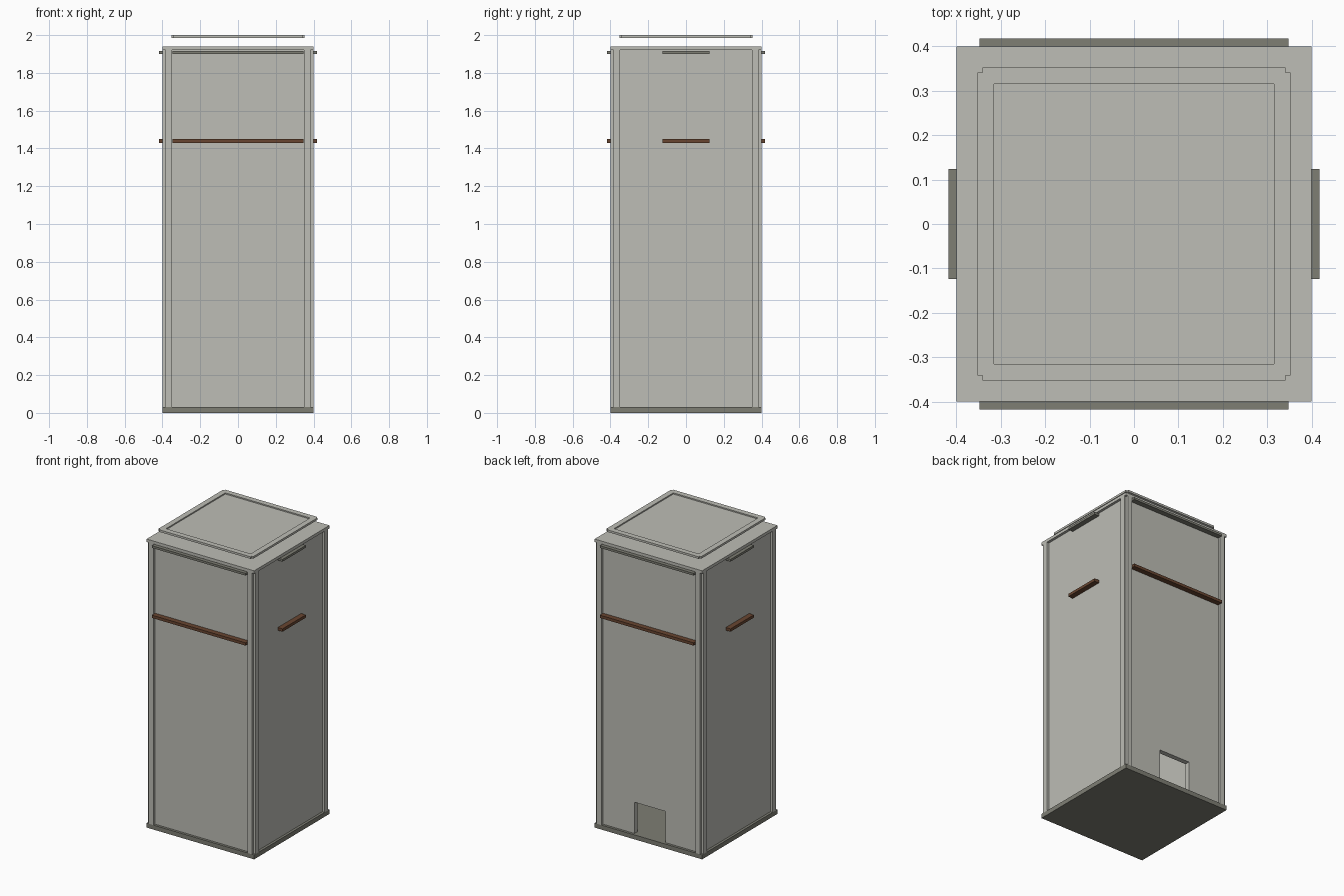
import bpy, bmesh

if "Cube" in bpy.data.objects:
    bpy.data.objects.remove(bpy.data.objects["Cube"])


def material(name, rgb):
    m = bpy.data.materials.new(name)
    m.diffuse_color = (*rgb, 1)
    m.use_nodes = True
    m.node_tree.nodes["Principled BSDF"].inputs["Base Color"].default_value = m.diffuse_color
    return m


LIGHT = material("light grey", (0.51, 0.51, 0.465))
DARK = material("dark grey", (0.21, 0.21, 0.175))
BROWN = material("brown", (0.14, 0.06, 0.03))


def prism(name, outline, z0, z1, mat):
    """Extrude a closed xy outline from z0 to z1."""
    bm = bmesh.new()
    face = bm.faces.new([bm.verts.new((x, y, z0)) for x, y in outline])
    top = bmesh.ops.extrude_face_region(bm, geom=[face])["geom"]
    verts = [v for v in top if isinstance(v, bmesh.types.BMVert)]
    bmesh.ops.translate(bm, vec=(0, 0, z1 - z0), verts=verts)
    bmesh.ops.recalc_face_normals(bm, faces=bm.faces)
    me = bpy.data.meshes.new(name)
    bm.to_mesh(me)
    bm.free()
    me.materials.append(mat)
    ob = bpy.data.objects.new(name, me)
    bpy.context.collection.objects.link(ob)
    return ob


def box(name, x, y, z, mat):
    return prism(name, [(x[0], y[0]), (x[1], y[0]), (x[1], y[1]), (x[0], y[1])],
                 z[0], z[1], mat)


def notched_square(r, n):
    """Square outline of half size r with its corners stepped in to n."""
    pts = []
    for sx, sy in ((1, 1), (-1, 1), (-1, -1), (1, -1)):
        corner = [(sx * r, sy * n), (sx * n, sy * n), (sx * n, sy * r)]
        pts += corner if sx * sy > 0 else corner[::-1]
    return pts


BASE, TOP = 0.03, 1.92
P = 0.383          # outer face of the wall panels
IN = 0.35          # inner face of the walls
HOLE, HOLE_TOP = 0.115, 0.24

# base and roof slabs
box("base", (-0.4, 0.4), (-0.4, 0.4), (0, BASE), DARK)
box("roof", (-0.4, 0.4), (-0.4, 0.4), (TOP, 1.94), LIGHT)

# corner posts with a groove down the outer corner
for sx, a in ((-1, "left"), (1, "right")):
    for sy, b in ((-1, "front"), (1, "back")):
        prof = [(0.35, 0.35), (0.4, 0.35), (0.4, 0.385), (0.385, 0.385),
                (0.385, 0.4), (0.35, 0.4)]
        prism(f"{b}_{a}_post", [(sx * x, sy * y) for x, y in prof], BASE, TOP, LIGHT)

# wall panels
box("front_panel", (-IN, IN), (-P, -IN), (BASE, TOP), LIGHT)
box("left_panel", (-P, -IN), (-IN, IN), (BASE, TOP), LIGHT)
box("right_panel", (IN, P), (-IN, IN), (BASE, TOP), LIGHT)

# back panel with an opening at the bottom
back = prism("back_panel", [(-IN, BASE), (-HOLE, BASE), (-HOLE, HOLE_TOP), (HOLE, HOLE_TOP),
                            (HOLE, BASE), (IN, BASE), (IN, TOP), (-IN, TOP)], -P, -IN, LIGHT)
for v in back.data.vertices:
    x, z, y = v.co
    v.co = (x, -y, z)
back.data.flip_normals()

# horizontal bars: long on front and back, short on the sides
for name, z, mat in (("lower_bar", (1.43, 1.449), BROWN), ("upper_bar", (1.901, 1.916), DARK)):
    box("front_" + name, (-0.348, 0.348), (-0.418, -P), z, mat)
    box("back_" + name, (-0.348, 0.348), (P, 0.418), z, mat)
    box("left_" + name, (-0.418, -P), (-0.124, 0.124), z, mat)
    box("right_" + name, (P, 0.418), (-0.124, 0.124), z, mat)

# floating lid with a recessed centre
lid = prism("lid", notched_square(0.352, 0.341), 1.986, 2.0, LIGHT)
cutter = box("lid_cutter", (-0.315, 0.315), (-0.315, 0.315), (1.992, 2.1), LIGHT)
cutter.hide_render = True
mod = lid.modifiers.new("recess", 'BOOLEAN')
mod.operation = 'DIFFERENCE'
mod.solver = 'EXACT'
mod.object = cutter
bpy.context.view_layer.objects.active = lid
bpy.ops.object.modifier_apply(modifier=mod.name)
bpy.data.objects.remove(cutter)
